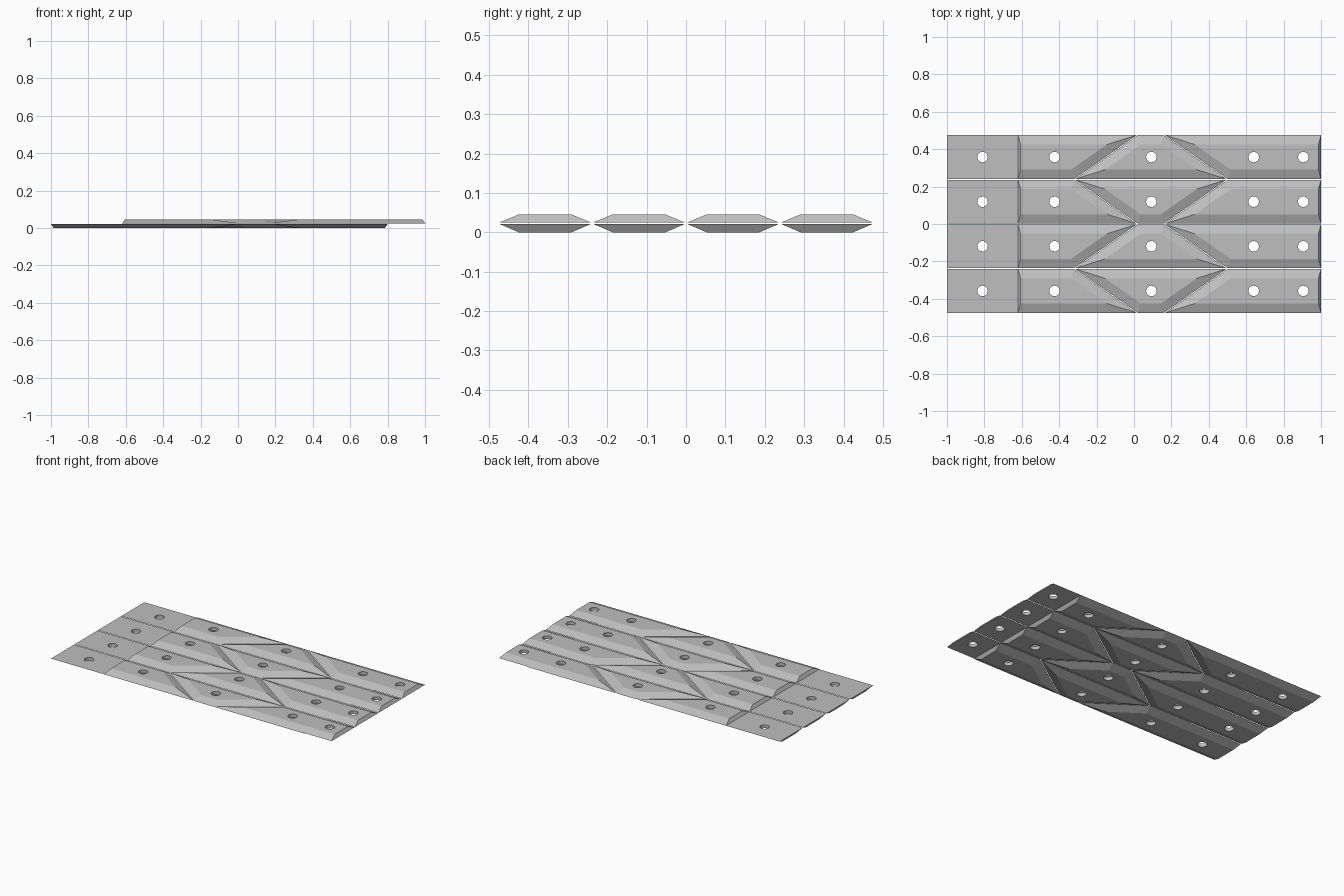
import bpy, bmesh
from mathutils import Vector

if "Cube" in bpy.data.objects:
    bpy.data.objects.remove(bpy.data.objects["Cube"])

PITCH = 0.2385      # strip width
GAP = 0.002         # half of the joint between tiles
BEVEL, END_BEVEL = 0.05, 0.014

grey = bpy.data.materials.new("plain grey")
grey.use_nodes = True
color = (0.52, 0.52, 0.52, 1)
grey.diffuse_color = color
grey.node_tree.nodes["Principled BSDF"].inputs["Base Color"].default_value = color


def inset(points, distances):
    """Move each edge of a counter-clockwise outline inward by its own distance."""
    lines = []
    for i, p in enumerate(points):
        d = (points[(i + 1) % len(points)] - p).normalized()
        lines.append((p + Vector((-d.y, d.x)) * distances[i], d))
    result = []
    for i, (p, d) in enumerate(lines):
        q, e = lines[i - 1]
        cross = e.x * d.y - e.y * d.x
        t = ((p.x - q.x) * d.y - (p.y - q.y) * d.x) / cross
        result.append(q + e * t)
    return result


def edge_values(points, end_value, side_value):
    """Plank ends run along y; every other edge is a joint."""
    following = points[1:] + points[:1]
    return [end_value if abs(a.x - b.x) < 1e-6 else side_value
            for a, b in zip(points, following)]


def new_object(name, bm):
    mesh = bpy.data.meshes.new(name)
    bmesh.ops.recalc_face_normals(bm, faces=bm.faces)
    bm.to_mesh(mesh)
    bm.free()
    mesh.materials.append(grey)
    obj = bpy.data.objects.new(name, mesh)
    bpy.context.collection.objects.link(obj)
    return obj


def tile(name, outline, base_z, face_z):
    """Flat tile whose outer face is chamfered on all sides."""
    points = [Vector(p) for p in outline]
    if sum(a.x * b.y - a.y * b.x for a, b in zip(points, points[1:] + points[:1])) < 0:
        points.reverse()
    base = inset(points, edge_values(points, 0, GAP))
    face = inset(base, edge_values(base, END_BEVEL, BEVEL))
    bm = bmesh.new()
    low = [bm.verts.new((p.x, p.y, base_z)) for p in base]
    high = [bm.verts.new((p.x, p.y, face_z)) for p in face]
    bm.faces.new(low)
    bm.faces.new(high)
    for i in range(len(low)):
        j = (i + 1) % len(low)
        bm.faces.new((low[i], low[j], high[j], high[i]))
    return new_object(name, bm)


# Bolt hole cutter: five holes along each strip
bm = bmesh.new()
for row in (-1.5, -0.5, 0.5, 1.5):
    for x in (-0.81, -0.425, 0.093, 0.64, 0.905):
        made = bmesh.ops.create_cone(bm, cap_ends=True, segments=24, radius1=0.028,
                                     radius2=0.028, depth=0.2)
        bmesh.ops.translate(bm, verts=made["verts"], vec=(x, row * PITCH, 0))
cutter = new_object("hole_cutter", bm)
cutter.hide_render = True

# Two staggered layers of tiles, split by zigzag diagonal joints
layers = {"lower": (-1, 0.8, 0.0215, 0), "upper": (-0.62, 1, 0.0245, 0.045)}
tiles = []
for layer, (x0, x1, base_z, face_z) in layers.items():
    for row, (wide, narrow) in enumerate([(1, 2), (1, 0), (-1, 0), (-1, -2)], 1):
        w, n = wide * PITCH, narrow * PITCH
        outlines = {
            "left": [(x0, w), (-0.32, w), (0.02, n), (x0, n)],
            "middle": [(-0.32, w), (0.5, w), (0.16, n), (0.02, n)],
            "right": [(0.5, w), (x1, w), (x1, n), (0.16, n)],
        }
        for part, outline in outlines.items():
            tiles.append(tile(f"{layer}_{part}_tile_{row}", outline, base_z, face_z))

# Drill the tiles
for obj in tiles:
    drill = obj.modifiers.new("bolt_holes", "BOOLEAN")
    drill.operation = "DIFFERENCE"
    drill.solver = "EXACT"
    drill.object = cutter
    bpy.context.view_layer.objects.active = obj
    bpy.ops.object.modifier_apply(modifier=drill.name)
bpy.data.objects.remove(cutter)
